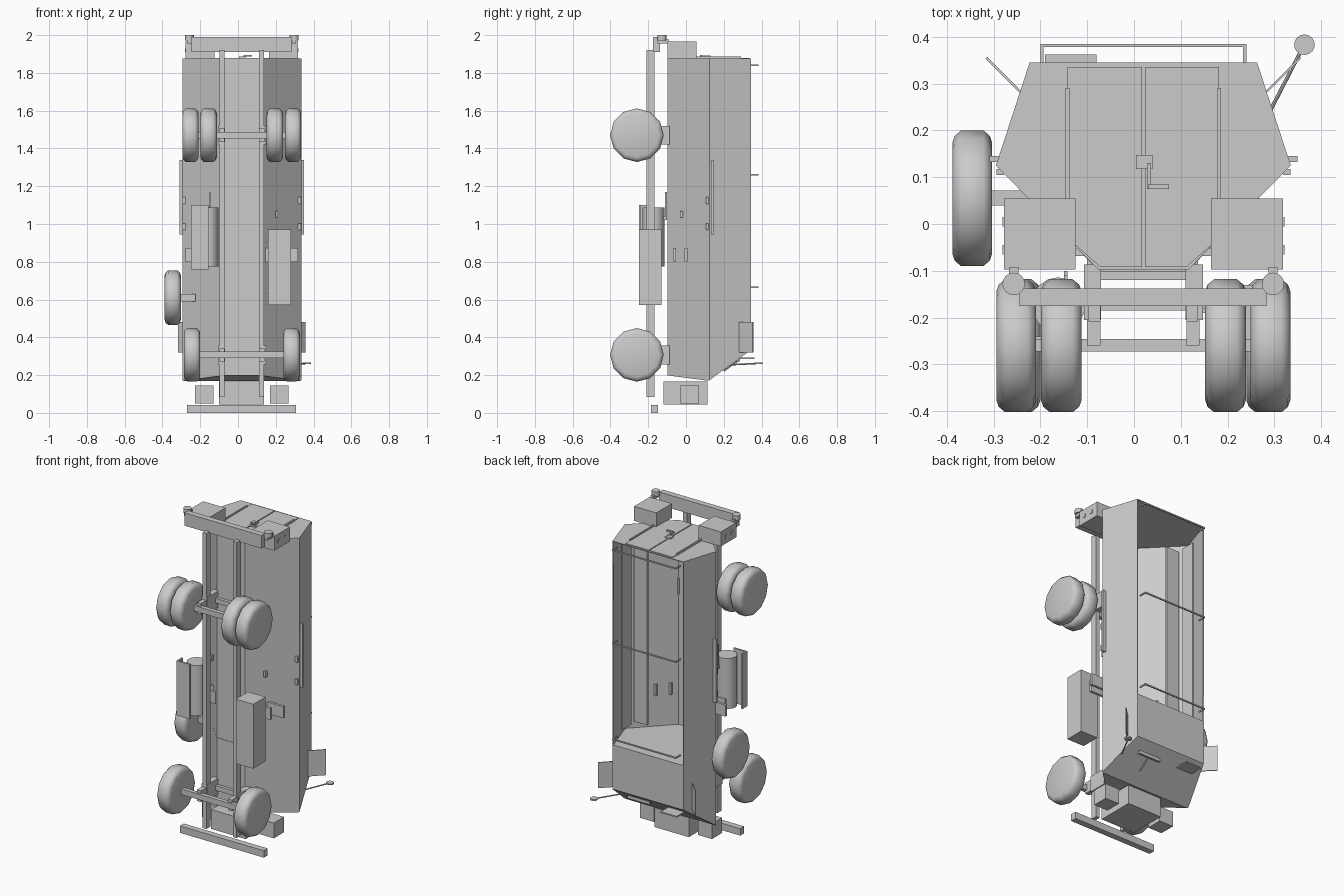
import bpy, bmesh, math
from mathutils import Vector, Matrix

if "Cube" in bpy.data.objects:
    bpy.data.objects.remove(bpy.data.objects["Cube"])

CX = 0.02  # vehicle centre line in x
grey = bpy.data.materials.new("plain_grey")
grey.diffuse_color = (0.6, 0.6, 0.6, 1)
grey.use_nodes = True
grey.node_tree.nodes["Principled BSDF"].inputs["Base Color"].default_value = grey.diffuse_color


def finish(name, bm):
    bmesh.ops.recalc_face_normals(bm, faces=bm.faces)
    me = bpy.data.meshes.new(name)
    bm.to_mesh(me)
    bm.free()
    me.materials.append(grey)
    ob = bpy.data.objects.new(name, me)
    bpy.context.collection.objects.link(ob)
    return ob


def box(name, x, y, z):
    """Box from (min, max) ranges."""
    bm = bmesh.new()
    bmesh.ops.create_cube(bm, size=1)
    for v in bm.verts:
        v.co = [(r[0] + r[1]) / 2 + c * (r[1] - r[0]) for r, c in zip((x, y, z), v.co)]
    return finish(name, bm)


def pair(name, x, y, z):
    """Box on the right plus its mirror on the left."""
    box(name + "_right", x, y, z)
    box(name + "_left", (2 * CX - x[1], 2 * CX - x[0]), y, z)


def tube(name, a, b, r, sides=8):
    a, b = Vector(a), Vector(b)
    d = b - a
    m = Matrix.Translation((a + b) / 2) @ d.to_track_quat('Z', 'Y').to_matrix().to_4x4()
    bm = bmesh.new()
    bmesh.ops.create_cone(bm, cap_ends=True, segments=sides, radius1=r, radius2=r,
                          depth=d.length, matrix=m)
    return finish(name, bm)


def smooth(ob, deg):
    bpy.ops.object.select_all(action='DESELECT')
    ob.select_set(True)
    bpy.context.view_layer.objects.active = ob
    bpy.ops.object.shade_smooth_by_angle(angle=math.radians(deg))


def wheel(name, x0, x1, y, z, r=0.142, n=12):
    """Twelve-sided tyre with rounded shoulders."""
    w = x1 - x0
    prof = [(x0, r * .82), (x0 + w * .06, r * .92), (x0 + w * .22, r),
            (x1 - w * .22, r), (x1 - w * .06, r * .92), (x1, r * .82)]
    bm = bmesh.new()
    rings = []
    for px, pr in prof:
        rings.append([bm.verts.new((px, y + pr * math.cos(2 * math.pi * i / n),
                                    z + pr * math.sin(2 * math.pi * i / n))) for i in range(n)])
    for a, b in zip(rings, rings[1:]):
        for i in range(n):
            bm.faces.new((a[i], a[(i + 1) % n], b[(i + 1) % n], b[i]))
    bm.faces.new(rings[0])
    bm.faces.new(rings[-1])
    smooth(finish(name, bm), 50)


# Armoured hull: six-sided prism with a wedge nose and an open troop bay
half = [(0.243, 0.345), (0.315, 0.125), (0.097, -0.097)]
section = [(CX + x, y) for x, y in half] + [(CX - x, y) for x, y in reversed(half)]
bm = bmesh.new()
low = [bm.verts.new((x, y, 0.0)) for x, y in section]
high = [bm.verts.new((x, y, 1.875)) for x, y in section]
bm.faces.new(low)
bm.faces.new(high)
for i in range(6):
    j = (i + 1) % 6
    bm.faces.new((low[i], low[j], high[j], high[i]))
bmesh.ops.recalc_face_normals(bm, faces=bm.faces)
for no in ((0, 0.73, -1), (0, -0.13, -1)):
    cut = bmesh.ops.bisect_plane(bm, geom=bm.verts[:] + bm.edges[:] + bm.faces[:],
                                 plane_co=(0, 0.12, 0.17), plane_no=no, clear_outer=True)
    bmesh.ops.contextual_create(bm, geom=[e for e in cut["geom_cut"]
                                          if isinstance(e, bmesh.types.BMEdge)])
bmesh.ops.bisect_plane(bm, geom=bm.verts[:] + bm.edges[:] + bm.faces[:],
                       plane_co=(0, 0, 0.61), plane_no=(0, 0, 1))
bmesh.ops.recalc_face_normals(bm, faces=bm.faces)
roof = [f for f in bm.faces if f.normal.y > 0.95 and f.calc_center_median().z > 0.61]
bmesh.ops.delete(bm, geom=roof, context='FACES')
hull = finish("hull", bm)
sol = hull.modifiers.new("plate_thickness", 'SOLIDIFY')
sol.thickness, sol.offset = 0.006, -1

# Cab bulkhead
bm = bmesh.new()
bm.faces.new([bm.verts.new((CX + (x - CX) * .985, y - .003, 0.61)) for x, y in section])
finish("bulkhead", bm)

# Troop benches and roof bows
pair("bench_seat", (0.19, 0.28), (0.095, 0.11), (0.66, 1.82))
pair("bench_back", (0.27, 0.28), (0.15, 0.24), (0.66, 1.82))
for z in (0.665, 1.26, 1.84):
    box("roof_bow", (-0.2, 0.24), (0.378, 0.385), (z - .004, z + .004))
    pair("bow_post", (0.233, 0.24), (0.335, 0.385), (z - .004, z + .004))

# Rear doors, hinges and latch
bm = bmesh.new()
for s in (1, -1):
    pts = [(.003, .335), (.162, .335), (.162, -.03), (.092, -.092), (.003, -.092)]
    f = bm.faces.new([bm.verts.new((CX + s * x, y, 1.872)) for x, y in pts])
    ext = bmesh.ops.extrude_face_region(bm, geom=[f])
    for v in ext["geom"]:
        if isinstance(v, bmesh.types.BMVert):
            v.co.z += 0.007
finish("rear_doors", bm)
pair("door_hinge", (0.178, 0.186), (0.055, 0.29), (1.873, 1.887))
box("latch_plate", (0.004, 0.04), (0.117, 0.147), (1.875, 1.888))
box("latch_stem", (0.028, 0.036), (0.075, 0.13), (1.884, 1.892))
box("latch_grip", (0.03, 0.075), (0.075, 0.084), (1.886, 1.896))

# Rear stowage boxes and rear bumper with lamps
pair("stowage_box", (0.165, 0.318), (-0.097, 0.055), (1.875, 1.965))
for y in (-0.055, 0.005):
    pair("box_catch", (0.316, 0.321), (y - .01, y + .01), (1.91, 1.93))
box("rear_bumper", (-0.245, 0.283), (-0.175, -0.138), (1.91, 1.99))
for s in (1, -1):
    x = CX + s * 0.277
    tube("rear_lamp", (x, -0.128, 1.972), (x, -0.128, 2.0), 0.024, 16)
    box("lamp_bracket", (x - .01, x + .01), (-0.15, -0.092), (1.955, 1.98))

# Engine housing, front side boxes, front bumper
box("engine_housing", (-0.1, 0.137), (-0.12, 0.115), (0.045, 0.165))
pair("front_side_box", (0.17, 0.267), (-0.03, 0.07), (0.05, 0.145))
box("front_bumper", (-0.27, 0.307), (-0.185, -0.147), (0, 0.043))

# Chassis rails, cross members, axles
pair("chassis_rail", (0.112, 0.137), (-0.208, -0.168), (0.085, 1.92))
for z in (0.307, 1.47):
    box("axle", (-0.24, 0.28), (-0.272, -0.246), (z - .017, z + .017))
    box("cross_member", (-0.1, 0.14), (-0.12, -0.1), (z - .015, z + .015))
    pair("axle_bracket", (0.11, 0.147), (-0.205, -0.087), (z - .05, z + .05))
    pair("axle_hanger", (0.112, 0.14), (-0.26, -0.2), (z - .035, z + .035))

# Wheels: single at the front, double at the rear, spare on the side
for s, side in ((1, "right"), (-1, "left")):
    for name, a, b, z in (("front_wheel", .22, .307, .307), ("rear_inner_wheel", .132, .219, 1.47),
                          ("rear_outer_wheel", .229, .314, 1.47)):
        x0, x1 = sorted((CX + s * a, CX + s * b))
        wheel(name + "_" + side, x0, x1, -0.26, z)
wheel("spare_wheel", -0.388, -0.303, 0.055, 0.61, 0.145)
box("spare_mount", (-0.32, -0.225), (0.04, 0.072), (0.59, 0.63))

# Side tanks
box("fuel_box", (0.16, 0.28), (-0.25, -0.13), (0.57, 0.97))
for z in (0.635, 0.905):
    box("fuel_box_strap", (0.13, 0.165), (-0.19, -0.18), (z - .006, z + .006))
smooth(tube("air_cylinder", (-0.162, -0.172, 0.775), (-0.162, -0.172, 1.088), 0.058, 16), 40)
box("cylinder_guard", (-0.248, -0.157), (-0.25, -0.24), (0.76, 1.1))
box("cylinder_guard_side", (-0.248, -0.238), (-0.25, -0.2), (0.76, 1.1))
box("cylinder_pipe", (-0.15, -0.142), (-0.14, -0.1), (1.02, 1.04))
box("cylinder_pipe_end", (-0.15, -0.142), (-0.11, -0.1), (1.04, 1.17))

# Side steps, door rails, hinges and handles
for y, x0, x1 in ((-0.06, 0.14, 0.27), (0.0, 0.2, 0.317)):
    pair("step_plate", (x0, x1), (y - .008, y + .008), (0.8, 0.872))
pair("side_rail", (0.325, 0.349), (0.132, 0.145), (0.945, 1.34))
for z in (0.985, 1.125):
    pair("door_hinge_side", (0.318, 0.334), (0.105, 0.118), (z - .018, z + .018))
pair("door_handle", (0.198, 0.212), (-0.033, -0.015), (1.035, 1.07))

# Angled side flaps by the cab
for s in (1, -1):
    bm = bmesh.new()
    q = [(.262, .285), (.334, .357), (.337, .353), (.265, .281)]
    rings = [[bm.verts.new((CX + s * x, y, z)) for x, y in q] for z in (0.32, 0.48)]
    bm.faces.new(rings[0])
    bm.faces.new(rings[1])
    for i in range(4):
        j = (i + 1) % 4
        bm.faces.new((rings[0][i], rings[0][j], rings[1][j], rings[1][i]))
    finish("cab_flap", bm)

# Mirror on its stalk
tube("mirror_stalk", (0.29, 0.24, 0.255), (0.362, 0.38, 0.262), 0.004)
tube("mirror", (0.364, 0.383, 0.258), (0.364, 0.383, 0.266), 0.022, 14)

# Nose details: view slot, wiper, opened hatch
box("view_slot", (0.05, 0.2), (0.275, 0.287), (0.272, 0.295))
tube("wiper", (0.125, 0.28, 0.28), (0.125, 0.2, 0.222), 0.004)
box("nose_hatch", (-0.19, -0.08), (0.27, 0.362), (0.285, 0.293))
